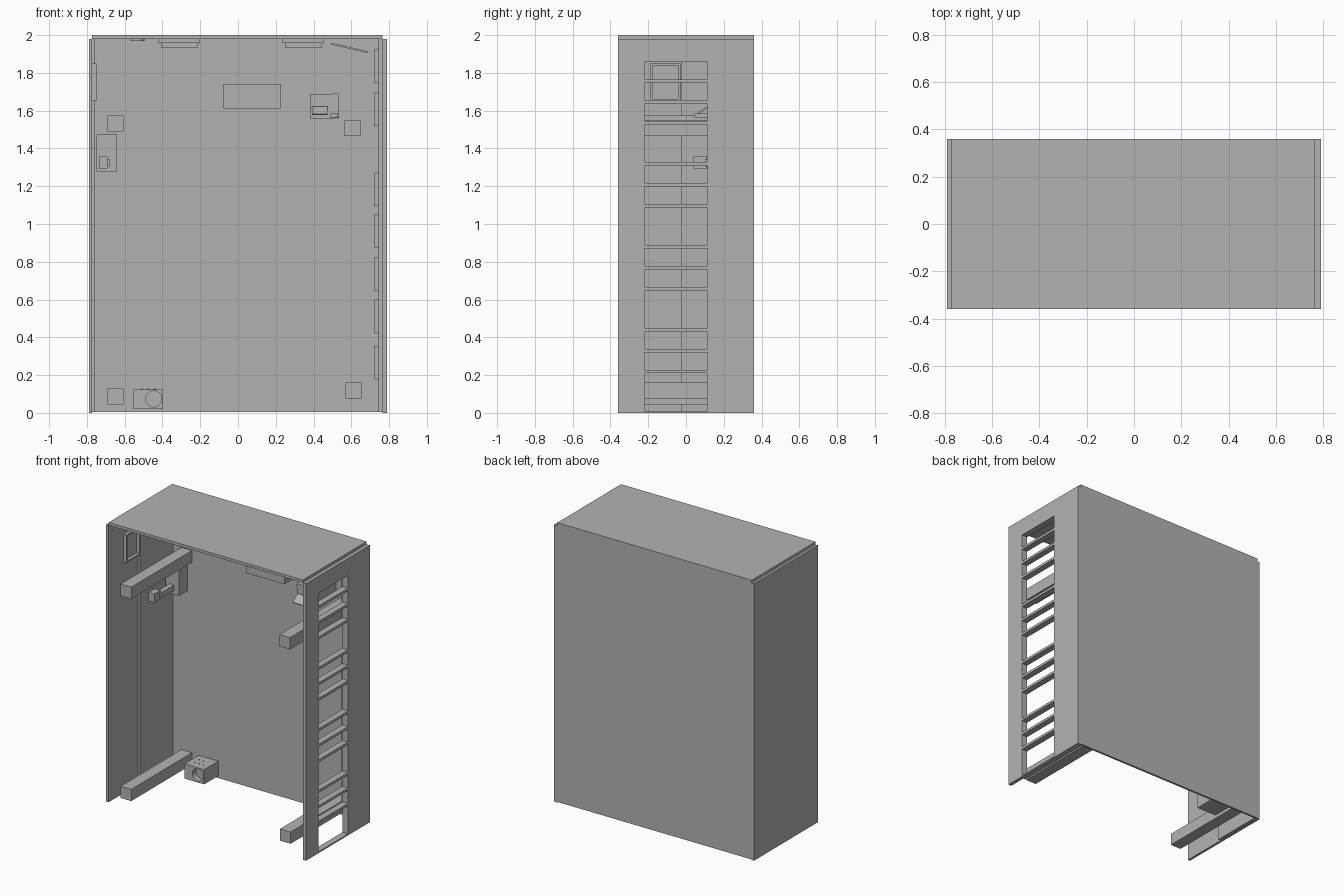
import bpy, bmesh, math
from mathutils import Matrix, Vector

cube = bpy.data.objects.get("Cube")
if cube:
    bpy.data.objects.remove(cube, do_unlink=True)

grey = bpy.data.materials.new("plain_grey")
grey.use_nodes = True
grey.diffuse_color = (0.45, 0.45, 0.45, 1)
grey.node_tree.nodes["Principled BSDF"].inputs["Base Color"].default_value = (0.45, 0.45, 0.45, 1)


def finish(name, bm):
    mesh = bpy.data.meshes.new(name)
    bm.to_mesh(mesh)
    bm.free()
    mesh.materials.append(grey)
    obj = bpy.data.objects.new(name, mesh)
    bpy.context.collection.objects.link(obj)
    return obj


def add_box(bm, x, y, z, turn=None):
    """Box from (low, high) ranges, optionally turned about its centre."""
    lows, highs = Vector((x[0], y[0], z[0])), Vector((x[1], y[1], z[1]))
    place = Matrix.Translation((lows + highs) / 2)
    if turn:
        place = place @ Matrix.Rotation(math.radians(turn[0]), 4, turn[1])
    bmesh.ops.create_cube(bm, size=1, matrix=place @ Matrix.Diagonal((*(highs - lows), 1)))


def box(name, x, y, z, turn=None):
    bm = bmesh.new()
    add_box(bm, x, y, z, turn)
    return finish(name, bm)


def cylinder(name, centre, radius, depth, axis="Z"):
    bm = bmesh.new()
    place = Matrix.Translation(centre)
    if axis == "Y":
        place = place @ Matrix.Rotation(math.pi / 2, 4, "X")
    bmesh.ops.create_cone(bm, cap_ends=True, segments=32, radius1=radius,
                          radius2=radius, depth=depth, matrix=place)
    return finish(name, bm)


# Cabinet shell, open at the front and the bottom
FRONT, BACK, WALL, TOP = -0.36, 0.36, 0.345, 1.98
box("top_panel", (-0.772, 0.765), (FRONT, BACK), (TOP, 2))
box("back_panel", (-0.772, 0.765), (WALL, BACK), (0.004, TOP))
box("right_panel", (-0.79, -0.772), (FRONT, BACK), (0, TOP))
box("right_lining", (-0.772, -0.757), (-0.024, WALL), (0.004, TOP))

# Left wall: a column of openings separated by thin rungs
openings = []
z = 0.01
for kind in "LSSLSSLSSLSSS":
    height = 0.2 if kind == "L" else 0.0925
    openings.append((z, z + height))
    z += height + 0.018


def slotted_panel(name, x, y, low, high):
    bm = bmesh.new()
    add_box(bm, x, (y[0], -0.22), (low, high))
    add_box(bm, x, (0.114, y[1]), (low, high))
    edges = [low] + [v for pair in openings for v in pair] + [high]
    for bottom, top in zip(edges[::2], edges[1::2]):
        add_box(bm, x, (-0.22, 0.114), (bottom, top))
    return finish(name, bm)


slotted_panel("left_panel", (0.765, 0.79), (FRONT, BACK), 0, TOP)
slotted_panel("left_lining", (0.745, 0.765), (-0.24, WALL), 0.004, TOP)

# Four beams running from back to front
for name, x, z in (("upper_right_beam", -0.69, 1.49), ("upper_left_beam", 0.565, 1.465),
                   ("lower_right_beam", -0.69, 0.045), ("lower_left_beam", 0.57, 0.077)):
    box(name, (x, x + 0.084), (-0.34, WALL), (z, z + 0.084))

# Open frame on the right wall
bm = bmesh.new()
for y in (-0.19, -0.042):
    add_box(bm, (-0.774, -0.75), (y, y + 0.012), (1.65, 1.85))
for z in (1.65, 1.838):
    add_box(bm, (-0.774, -0.75), (-0.178, -0.042), (z, z + 0.012))
finish("wall_frame", bm)

# Floor unit with a round port and small vent studs
unit = box("floor_unit", (-0.553, -0.397), (0.185, WALL), (0.02, 0.125))
cutter = cylinder("port_cutter", (-0.447, 0.185, 0.074), 0.043, 0.08, "Y")
cutter.hide_render = True
cutter.hide_set(True)
port = unit.modifiers.new("port", "BOOLEAN")
port.operation = "DIFFERENCE"
port.object = cutter
port.solver = "EXACT"
for i in range(3):
    for j in range(2):
        cylinder("vent_stud", (-0.51 + i * 0.035, 0.24 + j * 0.05, 0.126), 0.004, 0.004)

# Equipment hung on the back wall
box("right_wall_unit", (-0.75, -0.64), (0.25, WALL), (1.278, 1.473))
box("right_unit_stem", (-0.715, -0.68), (0.1, 0.25), (1.305, 1.345))
box("right_unit_plug", (-0.737, -0.69), (0.04, 0.11), (1.295, 1.357))
box("centre_wall_unit", (-0.077, 0.227), (0.2, WALL), (1.612, 1.74))
box("left_wall_unit", (0.382, 0.533), (0.12, WALL), (1.558, 1.688), (-2, "Y"))
box("left_unit_flap", (0.393, 0.475), (0.05, 0.12), (1.596, 1.604), (35, "X"))
box("left_unit_spout", (0.487, 0.53), (0.045, 0.12), (1.565, 1.585))

# Fittings under the top
for x in (-0.42, 0.236):
    box("ceiling_plate", (x, x + 0.22), (-0.12, 0.12), (1.957, TOP))
    box("ceiling_lamp", (x + 0.012, x + 0.208), (-0.1, 0.1), (1.935, 1.957))
box("tilted_strip", (0.493, 0.69), (0, 0.1), (1.927, 1.937), (13, "Y"))
cylinder("ceiling_knob", (-0.533, 0.1, 1.974), 0.037, 0.012)

# Brackets down the inside of the left wall
for z in (0.177, 0.423, 0.645, 0.876, 1.095, 1.52, 1.746):
    box("wall_bracket", (0.72, 0.746), (0.14, 0.3), (z, z + 0.178))
